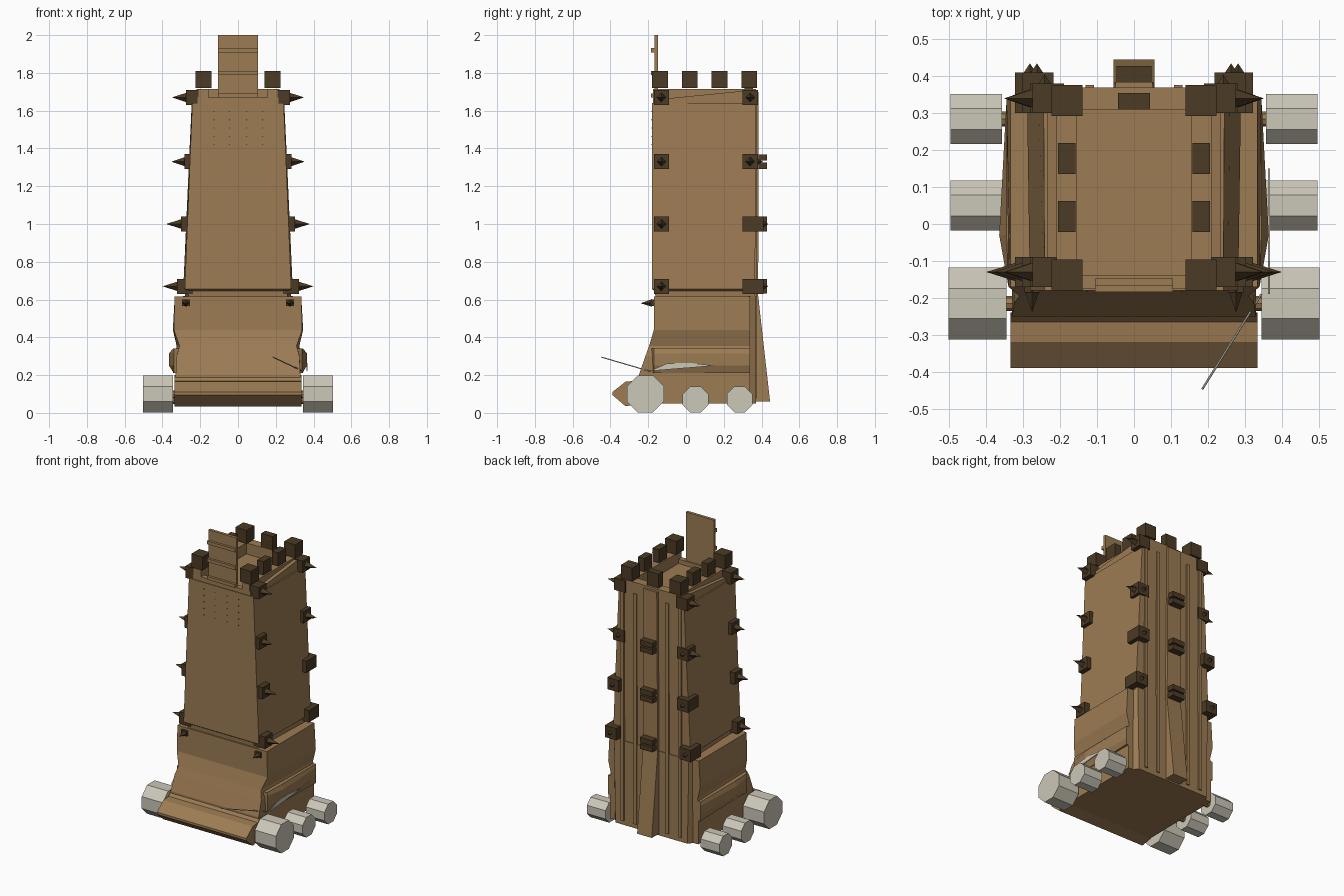
import bpy, bmesh, math
from mathutils import Vector

if "Cube" in bpy.data.objects:
    bpy.data.objects.remove(bpy.data.objects["Cube"], do_unlink=True)


def material(name, rgb):
    m = bpy.data.materials.new(name)
    m.use_nodes = True
    m.diffuse_color = (*rgb, 1)
    m.node_tree.nodes["Principled BSDF"].inputs["Base Color"].default_value = (*rgb, 1)
    return m


WOOD = material("tan wood", (0.335, 0.2, 0.087))
DARK = material("dark wood", (0.07, 0.043, 0.018))
CREAM = material("pale wheel", (0.6, 0.57, 0.48))


def finish(name, bm, mat):
    bmesh.ops.recalc_face_normals(bm, faces=bm.faces)
    me = bpy.data.meshes.new(name)
    bm.to_mesh(me)
    bm.free()
    me.materials.append(mat)
    ob = bpy.data.objects.new(name, me)
    bpy.context.collection.objects.link(ob)
    return ob


def loft(name, rings, mat):
    """Skin a stack of point rings and cap both ends."""
    bm = bmesh.new()
    loops = [[bm.verts.new(p) for p in r] for r in rings]
    for a, b in zip(loops, loops[1:]):
        for i in range(len(a)):
            j = (i + 1) % len(a)
            bm.faces.new((a[i], a[j], b[j], b[i]))
    bm.faces.new(loops[0])
    bm.faces.new(loops[-1])
    return finish(name, bm, mat)


def box(name, x, y, z, mat):
    return loft(name, [[(x[0], y[0], h), (x[1], y[0], h), (x[1], y[1], h), (x[0], y[1], h)]
                       for h in z], mat)


def spans(s, lo, hi):
    return sorted((s * lo, s * hi))


def prism_x(name, profile, x0, x1, mat):
    return loft(name, [[(x, y, z) for y, z in profile] for x in (x0, x1)], mat)


def cone(name, base, tip, r, sides, mat, r2=0):
    base, tip = Vector(base), Vector(tip)
    d = tip - base
    bm = bmesh.new()
    bmesh.ops.create_cone(bm, cap_ends=True, segments=sides, radius1=r, radius2=r2, depth=d.length)
    bmesh.ops.rotate(bm, verts=bm.verts, matrix=Vector((0, 0, 1)).rotation_difference(d).to_matrix())
    bmesh.ops.translate(bm, verts=bm.verts, vec=(base + tip) / 2)
    return finish(name, bm, mat)


def tapered(name, levels, mat):
    """Levels of height, front half width, back half width, front y, back y."""
    return loft(name, [[(-f, y0, z), (f, y0, z), (b, y1, z), (-b, y1, z)]
                       for z, f, b, y0, y1 in levels], mat)


# Tower shaft, with a narrow neck sitting on the base
tapered("tower", [(0.6, 0.26, 0.28, -0.16, 0.365), (0.645, 0.265, 0.28, -0.165, 0.365),
                  (0.655, 0.282, 0.29, -0.18, 0.365), (1.32, 0.255, 0.26, -0.18, 0.37),
                  (1.64, 0.242, 0.245, -0.18, 0.37)], WOOD)

# Flared base with waisted sides
tapered("base", [(0.05, 0.33, 0.33, -0.25, 0.34), (0.2, 0.33, 0.33, -0.25, 0.34),
                 (0.3, 0.325, 0.335, -0.215, 0.34), (0.355, 0.31, 0.325, -0.195, 0.34),
                 (0.44, 0.34, 0.345, -0.17, 0.34), (0.615, 0.335, 0.335, -0.17, 0.34)], WOOD)
tapered("base_back", [(0.05, 0.3, 0.27, 0.33, 0.37), (0.62, 0.29, 0.28, 0.33, 0.37)], WOOD)

# Ram bumper along the front foot
prism_x("bumper", [(-0.24, 0.2), (-0.265, 0.17), (-0.32, 0.165), (-0.39, 0.11),
                   (-0.39, 0.095), (-0.32, 0.035), (-0.24, 0.05)], -0.335, 0.335, WOOD)

# Back column flaring out to the ground
tapered("back_column", [(0.06, 0.055, 0.055, 0.33, 0.445), (0.62, 0.055, 0.055, 0.33, 0.382),
                        (1.7, 0.055, 0.05, 0.33, 0.385)], WOOD)

# Stacked pairs of column clamps
for z in (0.67, 1.0, 1.33):
    for dz in (-0.022, 0.022):
        box("column_clamp", (-0.047, 0.047), (0.375, 0.428), (z + dz - 0.017, z + dz + 0.017), DARK)

# Parapet
box("front_parapet", (-0.215, 0.215), (-0.175, -0.14), (1.63, 1.67), WOOD)
box("back_parapet", (-0.22, 0.22), (0.31, 0.37), (1.63, 1.715), WOOD)
box("back_merlon", (-0.043, 0.043), (0.31, 0.355), (1.715, 1.81), DARK)

for s, side in ((1, "left"), (-1, "right")):
    x = lambda lo, hi: spans(s, lo, hi)
    prism_x(side + "_parapet", [(-0.175, 1.63), (0.37, 1.63), (0.37, 1.715), (-0.175, 1.715)],
            s * 0.155, s * 0.21, WOOD)
    # Sloping trim below the parapet
    prism_x(side + "_parapet_trim", [(-0.17, 1.63), (0.36, 1.63), (0.36, 1.71), (-0.15, 1.66)],
            s * 0.2, s * 0.235, WOOD)

    # Merlons
    for y in (-0.138, 0.02, 0.178, 0.335):
        corner = abs(y - 0.1) > 0.2
        w = 0.042 if corner else 0.024
        box(side + "_merlon", x(0.182 - w, 0.182 + w), (y - 0.042, y + 0.042), (1.72, 1.81), DARK)

    # Corner brackets and spikes follow the taper of the tower
    for z, out, tip in ((0.67, 0.322, 0.4), (1.0, 0.303, 0.38), (1.33, 0.282, 0.352), (1.67, 0.275, 0.35)):
        for y0, y1 in ((-0.17, -0.09), (0.3, 0.38 if z > 1.2 else 0.41)):
            box(side + "_bracket", x(out - 0.085, out), (y0, y1), (z - 0.04, z + 0.04), DARK)
            if y0 < 0 or z > 1.2:
                yc = (y0 + y1) / 2
                cone(side + "_spike", (s * (out - 0.005), yc, z), (s * tip, yc, z), 0.026, 4, DARK)
            if y0 > 0 and z < 1.4:
                cone(side + "_back_spike", (s * (out - 0.04), y1 - 0.005, z),
                     (s * (out - 0.04), y1 + 0.025, z), 0.02, 4, DARK)

    # Small spikes at the top of the base front
    box(side + "_base_stud", x(0.255, 0.297), (-0.185, -0.16), (0.565, 0.6), DARK)
    cone(side + "_base_spike", (s * 0.276, -0.18, 0.582), (s * 0.276, -0.24, 0.58), 0.02, 4, DARK)

    # Bulging side guard
    loft(side + "_guard", [[(s * 0.3, -0.19, z0), (s * 0.34, -0.17, z0), (s * w, -0.03, z0),
                            (s * 0.345, 0.34, z0), (s * 0.3, 0.34, z0)]
                           for z0, w in ((0.21, 0.335), (0.25, 0.365), (0.315, 0.365), (0.34, 0.345))], WOOD)

    # Long vertical battens on the back wall
    for bx in (0.12, 0.215):
        box(side + "_back_batten", x(bx - 0.012, bx + 0.012), (0.36, 0.377), (0.08, 1.64), WOOD)

    # Octagonal wheels, with flats to the ground
    for name, y, r, x0, x1 in (("front", -0.215, 0.0975, 0.345, 0.503),
                               ("middle", 0.05, 0.068, 0.357, 0.497),
                               ("rear", 0.284, 0.068, 0.357, 0.497)):
        rad = r / math.cos(math.pi / 8)
        ring = [(y + rad * math.cos((k + 0.5) * math.pi / 4),
                 r + 0.003 + rad * math.sin((k + 0.5) * math.pi / 4)) for k in range(8)]
        prism_x(f"{side}_{name}_wheel", ring, s * x0, s * x1, CREAM)
        cone(f"{side}_{name}_axle", (s * 0.3, y, r), (s * (x0 + 0.01), y, r), 0.02, 8, WOOD, 0.02)

# Raised boarding plank with cross bars
box("plank", (-0.105, 0.105), (-0.168, -0.148), (1.65, 2.0), WOOD)
for z in (1.68, 1.8, 1.92):
    box("plank_bar", (-0.105, 0.105), (-0.184, -0.16), (z - 0.011, z + 0.011), WOOD)

# Rows of nail holes on the front
for cx in (-0.127, -0.045, 0.045, 0.13):
    for k in range(5):
        z = 1.42 + 0.044 * k
        box("nail", (cx - 0.003, cx + 0.003), (-0.183, -0.178), (z - 0.003, z + 0.003), DARK)

# Thin lance and its pale blade against the left side
cone("lance", (0.345, -0.19, 0.22), (0.185, -0.447, 0.295), 0.003, 6, CREAM, 0.003)
prism_x("lance_blade", [(-0.19, 0.222), (0.03, 0.24), (0.15, 0.25), (0.02, 0.265), (-0.1, 0.262)],
        0.363, 0.368, CREAM)
